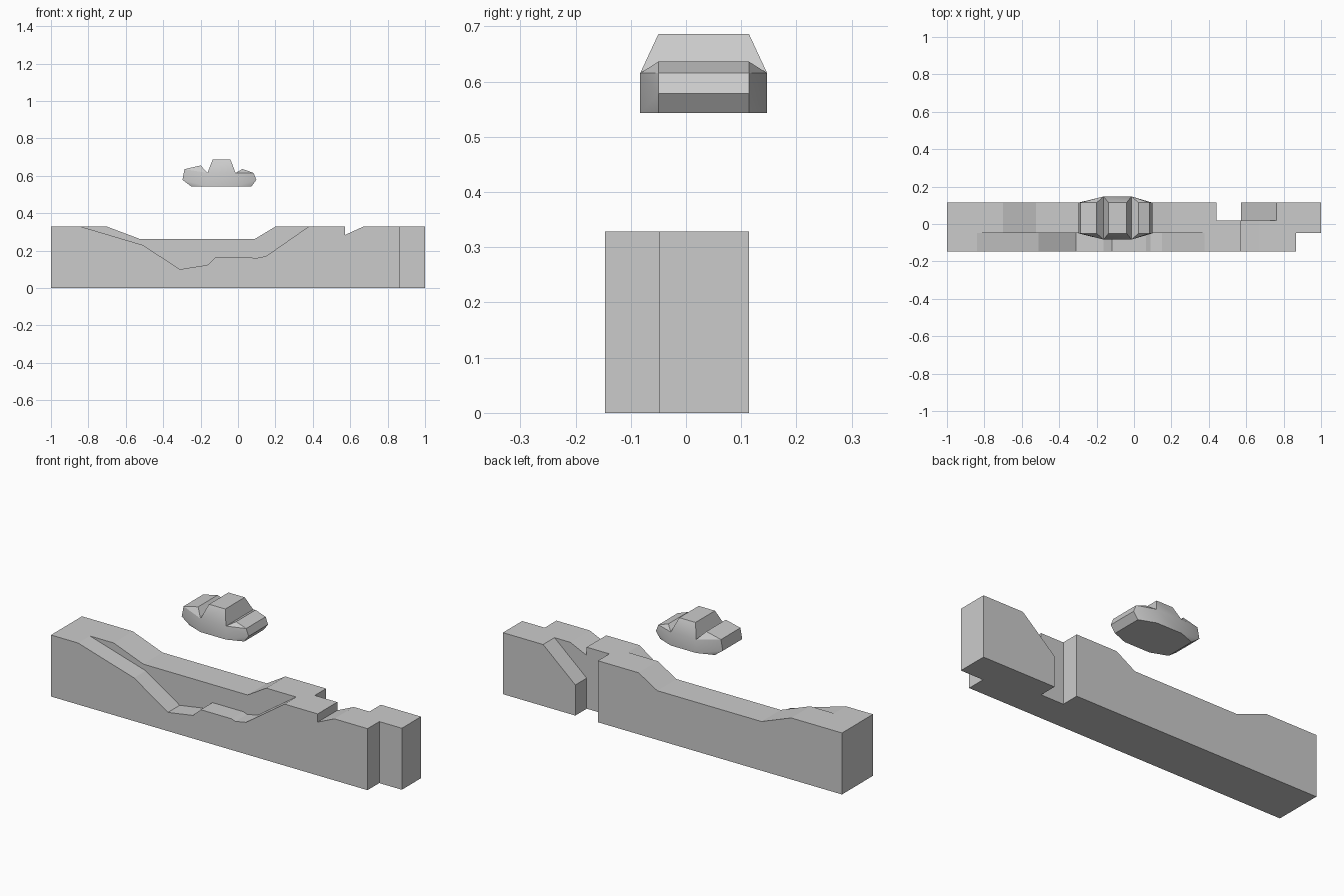
import bpy, bmesh

if "Cube" in bpy.data.objects:
    bpy.data.objects.remove(bpy.data.objects["Cube"])


def make_object(name, verts, faces):
    mesh = bpy.data.meshes.new(name)
    mesh.from_pydata(verts, [], faces)
    bm = bmesh.new()
    bm.from_mesh(mesh)
    bmesh.ops.recalc_face_normals(bm, faces=bm.faces)
    bm.to_mesh(mesh)
    bm.free()
    obj = bpy.data.objects.new(name, mesh)
    bpy.context.collection.objects.link(obj)
    return obj


def prism(name, profile, y0, y1):
    """Extrude an x-z profile from y0 to y1."""
    n = len(profile)
    verts = [(x, y, z) for y in (y0, y1) for x, z in profile]
    faces = [tuple(range(n)), tuple(range(n, 2 * n))]
    faces += [(i, (i + 1) % n, (i + 1) % n + n, i + n) for i in range(n)]
    return make_object(name, verts, faces)


def cut(target, cutter):
    bpy.context.view_layer.objects.active = target
    mod = target.modifiers.new("cut", 'BOOLEAN')
    mod.operation = 'DIFFERENCE'
    mod.solver = 'EXACT'
    mod.object = cutter
    bpy.ops.object.modifier_apply(modifier=mod.name)
    bpy.data.objects.remove(cutter)


# Long base block with shallow valley and V notch
H = 0.328
base = prism("base_block", [
    (-1, 0), (1, 0), (1, H), (0.67, H), (0.573, 0.284), (0.573, H), (0.2, H),
    (0.09, 0.262), (-0.525, 0.262), (-0.7, H), (-1, H)], -0.147, 0.114)

# Deeper valley along the front strip
cut(base, prism("front_valley", [
    (-0.84, H), (-0.51, 0.23), (-0.31, 0.10), (-0.163, 0.123), (-0.117, 0.166),
    (0.065, 0.166), (0.087, 0.158), (0.15, 0.17), (0.377, H),
    (0.377, 0.5), (-0.84, 0.5)], -0.3, -0.048))

# Missing front right corner
cut(base, prism("front_corner", [
    (0.867, -0.1), (1.2, -0.1), (1.2, 0.5), (0.867, 0.5)], -0.3, -0.048))

# Back slot opening onto a ramp
cut(base, prism("back_slot", [
    (0.44, -0.1), (0.573, -0.1), (0.573, 0.163), (0.763, H),
    (0.763, 0.5), (0.44, 0.5)], 0.018, 0.3))

# Floating hull: points 0-13 run round the profile, wide at the listed points
hull = [(-0.25, 0.543), (-0.163, 0.543), (-0.013, 0.543), (0.072, 0.543),
        (0.098, 0.578), (0.083, 0.615), (0.024, 0.636), (-0.013, 0.615),
        (-0.04, 0.686), (-0.136, 0.686), (-0.163, 0.615), (-0.2, 0.655),
        (-0.286, 0.635), (-0.297, 0.578)]
wide = {1, 2, 7, 10}
n = len(hull)
verts = [(x, 0.032 + s * (0.115 if i in wide else 0.082), z)
         for s in (-1, 1) for i, (x, z) in enumerate(hull)]
side = [(1, 2, 7, 10), (10, 7, 8, 9),
        (1, 0, 13), (1, 13, 10), (10, 13, 12), (10, 12, 11),
        (2, 3, 4), (2, 4, 7), (7, 4, 5), (7, 5, 6)]
faces = [tuple(i + k for i in f) for k in (0, n) for f in side]
faces += [(i, (i + 1) % n, (i + 1) % n + n, i + n) for i in range(n)]
boat = make_object("floating_hull", verts, faces)

# Smooth the gently curved hull sides, keep sharp edges
bpy.ops.object.select_all(action='DESELECT')
boat.select_set(True)
bpy.context.view_layer.objects.active = boat
bpy.ops.object.shade_smooth_by_angle()
